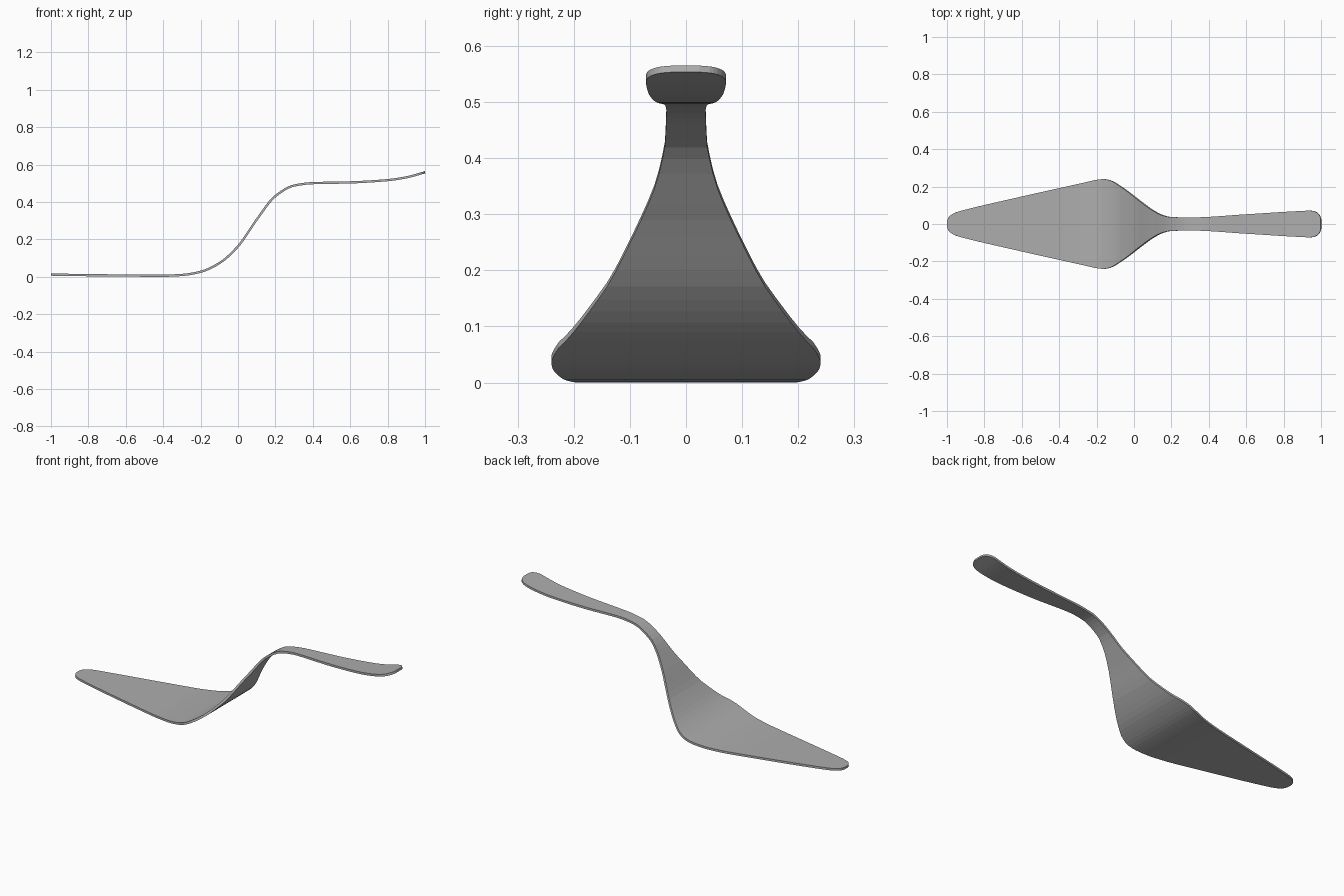
import bpy, bmesh, math
from mathutils import Vector

if "Cube" in bpy.data.objects:
    bpy.data.objects.remove(bpy.data.objects["Cube"])

THICK = 0.012

# side profile (x, z) of the mid surface, and plan outline (x, half width)
PROFILE = [(-1, .012), (-.8, .009), (-.6, .007), (-.4, .006), (-.3, .010), (-.2, .027),
           (-.1, .073), (0, .163), (.1, .306), (.2, .432), (.3, .488), (.4, .501),
           (.6, .505), (.8, .517), (.9, .532), (1, .559)]
OUTLINE = [(-1, .014), (-.994, .031), (-.98, .047), (-.95, .063), (-.9, .077), (-.6, .147),
           (-.25, .225), (-.2, .236), (-.16, .24), (-.12, .231), (-.08, .207), (-.03, .172),
           (.03, .125), (.1, .074), (.15, .048), (.2, .037), (.3, .035), (.6, .052),
           (.9, .070), (.94, .0715), (.965, .068), (.985, .056), (.995, .042), (1, .024)]


def curve(points, x):
    """Smooth cubic interpolation through the points."""
    n = len(points)

    def slope(i):
        a, b = points[max(i - 1, 0)], points[min(i + 1, n - 1)]
        if 0 < i < n - 1:
            p = points[i]
            s0, s1 = (p[1] - a[1]) / (p[0] - a[0]), (b[1] - p[1]) / (b[0] - p[0])
            return 2 * s0 * s1 / (s0 + s1) if s0 * s1 > 0 else 0.0
        return (b[1] - a[1]) / (b[0] - a[0])

    i = 0
    while i < n - 2 and x > points[i + 1][0]:
        i += 1
    (x0, y0), (x1, y1) = points[i], points[i + 1]
    h = x1 - x0
    t = (x - x0) / h
    return ((2*t**3 - 3*t**2 + 1) * y0 + (t**3 - 2*t**2 + t) * h * slope(i)
            + (3*t**2 - 2*t**3) * y1 + (t**3 - t**2) * h * slope(i + 1))


# stations along the length, closer together at the rounded ends
stations = [-1, -.997, -.994, -.988, -.98, -.966]
stations += [-.95 + .02 * i for i in range(95)]
stations += [.95, .965, .975, .985, .991, .995, 1]

bm = bmesh.new()
rings = []
for x in stations:
    z, w = curve(PROFILE, x), curve(OUTLINE, x)
    e = .004
    xa, xb = max(x - e, -1), min(x + e, 1)
    tangent = Vector((xb - xa, 0, curve(PROFILE, xb) - curve(PROFILE, xa))).normalized()
    off = Vector((-tangent.z, 0, tangent.x)) * THICK / 2
    mid = Vector((x, 0, z))
    rings.append([bm.verts.new(mid + s * off + Vector((0, y, 0)))
                  for s, y in ((1, -w), (1, w), (-1, w), (-1, -w))])
for a, b in zip(rings, rings[1:]):
    for k in range(4):
        j = (k + 1) % 4
        bm.faces.new((a[k], b[k], b[j], a[j]))
bm.faces.new(rings[0])
bm.faces.new(rings[-1][::-1])
bmesh.ops.recalc_face_normals(bm, faces=bm.faces)

# stand the piece on the ground
low = min(v.co.z for v in bm.verts)
bmesh.ops.translate(bm, verts=bm.verts, vec=(0, 0, -low))

# one-piece cake server: blade, bent neck and handle
mesh = bpy.data.meshes.new("cake_server")
bm.to_mesh(mesh)
bm.free()
server = bpy.data.objects.new("cake_server", mesh)
bpy.context.collection.objects.link(server)
steel = bpy.data.materials.new("brushed_steel_grey")
steel.diffuse_color = (.42, .42, .42, 1)
steel.use_nodes = True
steel.node_tree.nodes["Principled BSDF"].inputs["Base Color"].default_value = steel.diffuse_color
mesh.materials.append(steel)
